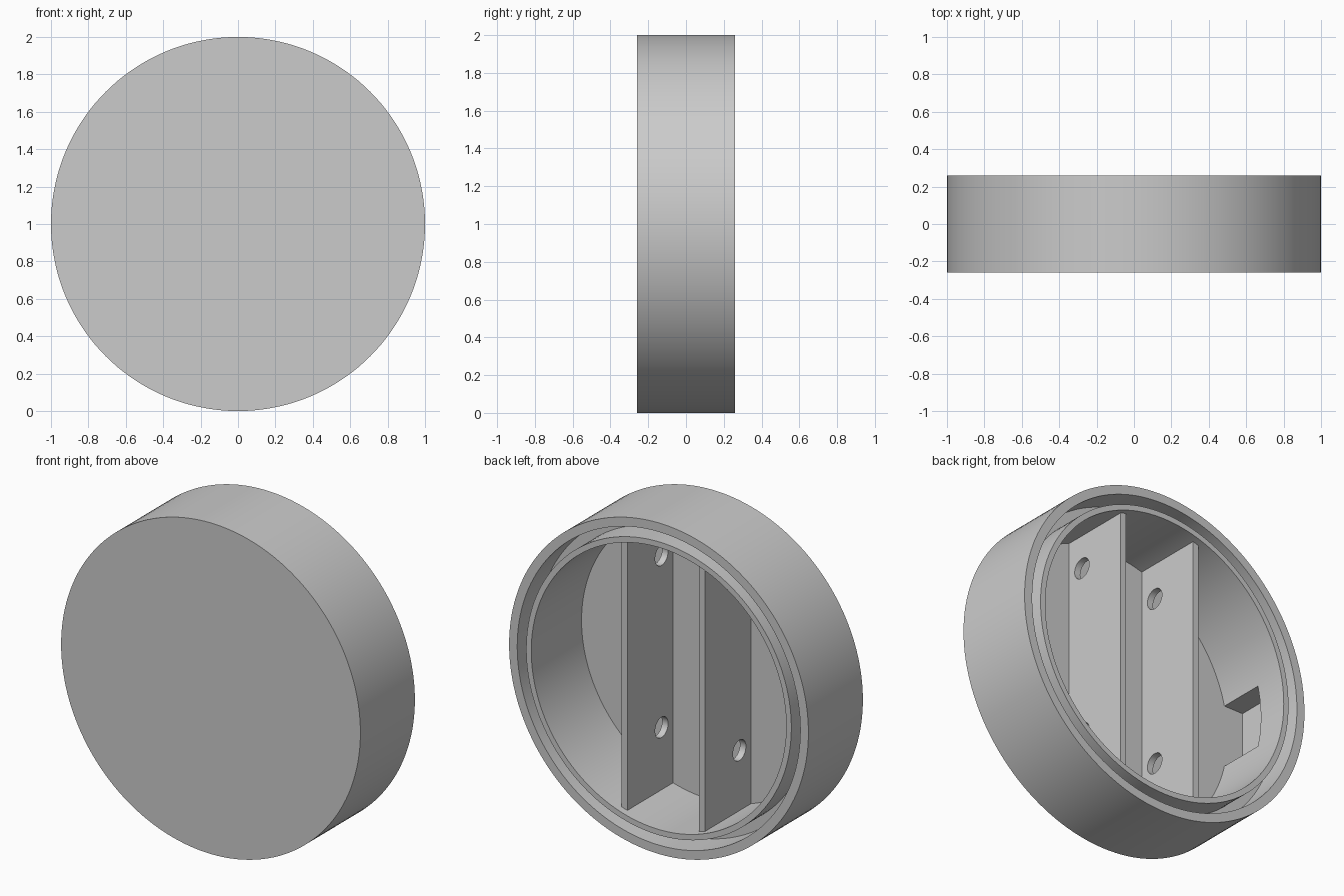
import bpy, bmesh, math
from mathutils import Matrix, Vector

if "Cube" in bpy.data.objects:
    bpy.data.objects.remove(bpy.data.objects["Cube"], do_unlink=True)

grey = bpy.data.materials.new("plain grey")
grey.use_nodes = True
GREY = (0.6, 0.6, 0.6, 1)
grey.diffuse_color = GREY
grey.node_tree.nodes["Principled BSDF"].inputs["Base Color"].default_value = GREY

FRONT, BACK, FLOOR = -0.26, 0.26, -0.22
CENTRE = Vector((0, 0, 1))


def add_object(name, bm):
    bmesh.ops.recalc_face_normals(bm, faces=bm.faces)
    mesh = bpy.data.meshes.new(name)
    bm.to_mesh(mesh)
    bm.free()
    mesh.materials.append(grey)
    obj = bpy.data.objects.new(name, mesh)
    bpy.context.collection.objects.link(obj)
    return obj


def box(name, low, high):
    low, high = Vector(low), Vector(high)
    bm = bmesh.new()
    bmesh.ops.create_cube(bm, size=1)
    bmesh.ops.scale(bm, vec=high - low, verts=bm.verts)
    bmesh.ops.translate(bm, vec=(low + high) / 2 + CENTRE, verts=bm.verts)
    return add_object(name, bm)


def lathe(name, profile, steps=144):
    """Spin (radius, y) points around the y axis."""
    bm = bmesh.new()
    verts = [bm.verts.new((r, y, 0)) for r, y in profile]
    edges = [bm.edges.new(pair) for pair in zip(verts, verts[1:])]
    bmesh.ops.spin(bm, geom=verts + edges, cent=(0, 0, 0), axis=(0, 1, 0),
                   angle=math.tau, steps=steps)
    bmesh.ops.remove_doubles(bm, verts=bm.verts, dist=1e-4)
    bmesh.ops.translate(bm, vec=CENTRE, verts=bm.verts)
    return add_object(name, bm)


def cut(obj, cutter):
    cutter.hide_render = True
    mod = obj.modifiers.new("cut", "BOOLEAN")
    mod.operation, mod.solver, mod.object = "DIFFERENCE", "EXACT", cutter
    bpy.context.view_layer.objects.active = obj
    bpy.ops.object.modifier_apply(modifier=mod.name)
    bpy.data.objects.remove(cutter, do_unlink=True)


def smooth(obj):
    bpy.ops.object.select_all(action="DESELECT")
    obj.select_set(True)
    bpy.context.view_layer.objects.active = obj
    bpy.ops.object.shade_smooth_by_angle(angle=math.radians(30))


# Round housing: closed front, open back, ring groove in the rim
GROOVE = 0.075
housing = lathe("housing", [
    (0, FRONT), (1, FRONT), (1, BACK), (0.946, BACK), (0.946, GROOVE),
    (0.886, GROOVE), (0.886, BACK), (0.852, BACK), (0.852, FLOOR), (0, FLOOR)])

# Recess in one side of the cavity wall
cut(housing, box("recess_cutter", (-0.96, FLOOR, -0.19), (-0.7, 0.065, 0.19)))
smooth(housing)

# Two upright rails, each with two screw holes
for name, side in (("left_rail", 1), ("right_rail", -1)):
    xs = sorted((side * 0.24, side * 0.28))
    rail = box(name, (xs[0], FLOOR - 0.01, -0.825), (xs[1], 0.217, 0.825))
    for z in (-0.44, 0.6):
        bm = bmesh.new()
        place = Matrix.Translation(CENTRE + Vector((side * 0.26, -0.11, z)))
        bmesh.ops.create_cone(bm, cap_ends=True, segments=48, radius1=0.062,
                              radius2=0.062, depth=0.2,
                              matrix=place @ Matrix.Rotation(math.pi / 2, 4, "Y"))
        cut(rail, add_object("hole_cutter", bm))
    smooth(rail)
